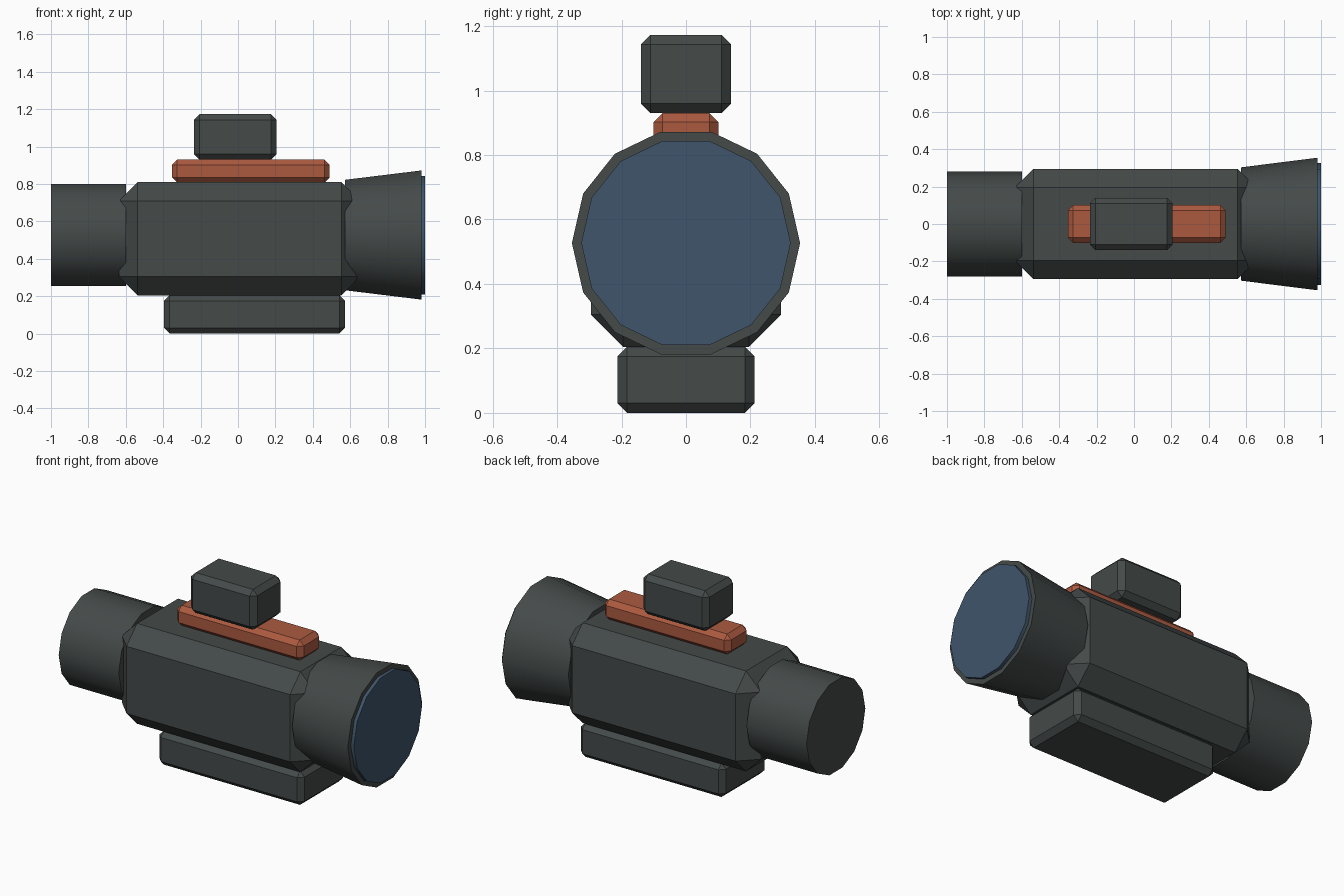
import bpy, bmesh, math
from mathutils import Vector

if "Cube" in bpy.data.objects:
    bpy.data.objects.remove(bpy.data.objects["Cube"])

SIDES = 14
AXIS_Z = 0.527


def material(name, rgb):
    m = bpy.data.materials.new(name)
    m.diffuse_color = (*rgb, 1.0)
    m.use_nodes = True
    m.node_tree.nodes["Principled BSDF"].inputs["Base Color"].default_value = m.diffuse_color
    return m


GREY = material("dark grey", (0.058, 0.069, 0.067))
ORANGE = material("rust orange", (0.41, 0.102, 0.051))
BLUE = material("lens blue", (0.050, 0.090, 0.145))


def finish(name, bm, mat):
    bmesh.ops.recalc_face_normals(bm, faces=bm.faces[:])
    me = bpy.data.meshes.new(name)
    bm.to_mesh(me)
    bm.free()
    me.materials.append(mat)
    ob = bpy.data.objects.new(name, me)
    bpy.context.collection.objects.link(ob)
    return ob


def chamfered_box(name, lo, hi, bevel, mat):
    """Box between two corners with single-segment chamfers on every edge."""
    lo, hi = Vector(lo), Vector(hi)
    bm = bmesh.new()
    bmesh.ops.create_cube(bm, size=1)
    for v in bm.verts:
        v.co = (lo + hi) / 2 + v.co * (hi - lo)
    bmesh.ops.bevel(bm, geom=bm.edges[:], offset=bevel, segments=1,
                    profile=0.5, affect='EDGES')
    return finish(name, bm, mat)


def tube(name, x0, r0, x1, r1, mat):
    """Capped 14-sided tube along x with smooth sides and flat ends."""
    bm = bmesh.new()
    rings = []
    for x, r in ((x0, r0), (x1, r1)):
        angles = [2 * math.pi * i / SIDES for i in range(SIDES)]
        rings.append([bm.verts.new((x, r * math.cos(a), AXIS_Z + r * math.sin(a)))
                      for a in angles])
    a, b = rings
    for i in range(SIDES):
        j = (i + 1) % SIDES
        bm.faces.new((a[i], a[j], b[j], b[i])).smooth = True
    for ring in rings:
        bm.faces.new(ring)
    for e in bm.edges:
        e.smooth = e.verts[0].co.x != e.verts[1].co.x
    return finish(name, bm, mat)


# Main housing and mounting base
chamfered_box("housing", (-0.637, -0.295, 0.205), (0.653, 0.295, 0.81), 0.1, GREY)
chamfered_box("mount_base", (-0.395, -0.213, 0.0), (0.572, 0.213, 0.205), 0.03, GREY)

# Top rail and the control block on it
chamfered_box("top_rail", (-0.353, -0.101, 0.807), (0.49, 0.101, 0.93), 0.028, ORANGE)
chamfered_box("control_block", (-0.235, -0.14, 0.93), (0.206, 0.14, 1.173), 0.03, GREY)

# Rear tube, flared front bell and its lens
tube("rear_tube", -1.0, 0.28, -0.6, 0.28, GREY)
tube("front_bell", 0.573, 0.303, 0.98, 0.354, GREY)
tube("front_lens", 0.97, 0.325, 1.0, 0.325, BLUE)
